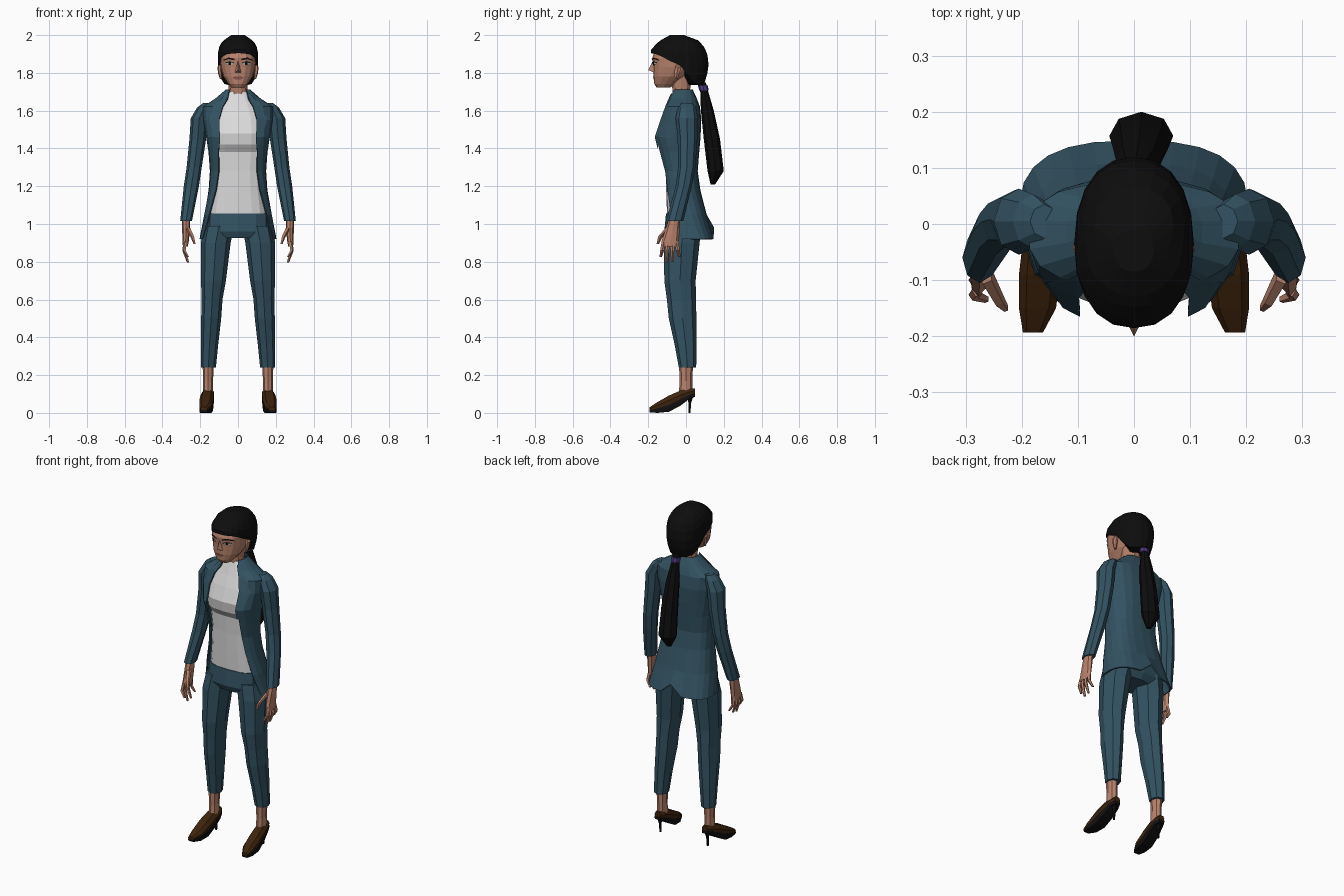
import bpy, bmesh, math


def material(name, rgb):
    m = bpy.data.materials.new(name)
    m.diffuse_color = (*rgb, 1)
    return m


SUIT = material("suit_blue", (0.033, 0.086, 0.122))
SHIRT = material("shirt_white", (0.72, 0.72, 0.72))
SKIN = material("skin", (0.48, 0.225, 0.15))
HAIR = material("hair_black", (0.004, 0.004, 0.004))
BROWN = material("shoe_brown", (0.05, 0.018, 0.004))
SOLE = material("sole_black", (0.006, 0.005, 0.005))
TIE = material("tie_purple", (0.08, 0.04, 0.22))
EYE = material("eye_white", (0.45, 0.48, 0.40))
LIPS = material("lips", (0.24, 0.09, 0.075))


def mesh_object(name, verts, faces, mat):
    bm = bmesh.new()
    vs = [bm.verts.new(v) for v in verts]
    for f in faces:
        bm.faces.new([vs[i] for i in f])
    bmesh.ops.recalc_face_normals(bm, faces=bm.faces)
    me = bpy.data.meshes.new(name)
    bm.to_mesh(me)
    bm.free()
    me.materials.append(mat)
    ob = bpy.data.objects.new(name, me)
    bpy.context.collection.objects.link(ob)
    return ob


def loft(name, rings, mat, closed=True, caps=(True, True)):
    """Skin a list of equal-length point rings."""
    n = len(rings[0])
    faces = []
    for r in range(len(rings) - 1):
        for i in range(n if closed else n - 1):
            j = (i + 1) % n
            faces.append((r * n + i, r * n + j, (r + 1) * n + j, (r + 1) * n + i))
    if closed and caps[0]:
        faces.append(tuple(range(n)))
    if closed and caps[1]:
        faces.append(tuple(range((len(rings) - 1) * n, len(rings) * n)))
    return mesh_object(name, [p for ring in rings for p in ring], faces, mat)


def limb(name, table, mat, side=1, n=8):
    """Stack of ovals: rows are z, centre x, centre y, radius x, radius y."""
    rings = []
    for z, cx, cy, rx, ry in table:
        rings.append([(side * (cx + rx * math.cos(math.tau * i / n)),
                       cy + ry * math.sin(math.tau * i / n), z) for i in range(n)])
    return loft(name, rings, mat)


def row_at(rows, z):
    """Half width, front y and back y interpolated at height z."""
    z = min(max(z, rows[0][0]), rows[-1][0])
    for a, b in zip(rows, rows[1:]):
        if z <= b[0]:
            t = (z - a[0]) / (b[0] - a[0])
            return [a[k] + (b[k] - a[k]) * t for k in (1, 2, 3)]


def power(v, p):
    return math.copysign(abs(v) ** p, v)


def surf(rows, z, a, p):
    """Point on a body shell; angle 0 is the front, pi the back."""
    w, yf, yb = row_at(rows, z)
    return (w * power(math.sin(a), p),
            (yf + yb) / 2 - (yb - yf) / 2 * power(math.cos(a), p), z)


def front_y(rows, x, z, p):
    w = row_at(rows, z)[0]
    return surf(rows, z, math.asin(min(1, (abs(x) / w) ** (1 / p))), p)[1]


def body(name, rows, mat, p, n=16):
    return loft(name, [[surf(rows, r[0], math.tau * i / n, p) for i in range(n)]
                       for r in rows], mat)


# Shirt
shirt_rows = [(1.04, .155, -.10, .08), (1.18, .135, -.105, .045), (1.28, .13, -.108, .04),
              (1.38, .14, -.114, .045), (1.42, .145, -.14, .05), (1.48, .15, -.148, .055),
              (1.56, .14, -.12, .055), (1.62, .11, -.095, .05), (1.70, .05, -.066, .018)]
body("shirt", shirt_rows, SHIRT, .75)

# Open jacket: each row also has the half width of its front opening
P = .75
jacket_rows = [(.92, .20, -.10, .145), (1.05, .175, -.115, .105), (1.18, .152, -.115, .072),
               (1.28, .145, -.122, .058), (1.38, .152, -.15, .066), (1.46, .165, -.168, .073),
               (1.55, .18, -.135, .077), (1.62, .185, -.108, .07), (1.66, .12, -.085, .055),
               (1.71, .06, -.072, .032)]
opening = [.185, .15, .115, .10, .102, .098, .10, .08, .055, .045]
rings = []
for (z, w, yf, yb), gap in zip(jacket_rows, opening):
    start = math.asin((gap / w) ** (1 / P))
    ring = []
    for i in range(17):
        a = start + (math.tau - 2 * start) * i / 16
        x, y, _ = surf(jacket_rows, z, a, P)
        # back vent notch in the hem
        ring.append((x, y, z + .06 if z == .92 and i == 8 else z))
    rings.append(ring)
jacket = loft("jacket", rings, SUIT, closed=False)
mod = jacket.modifiers.new("thickness", 'SOLIDIFY')
mod.thickness, mod.offset = .008, 0

# Hips
body("trouser_hips", [(.925, .10, -.10, .06), (.96, .165, -.115, .085),
                      (1.055, .165, -.106, .09)], SUIT, .8, 12)

shoe_rows = [(-.193, .003, .03, .018, .180), (-.15, .0, .058, .033, .172),
             (-.09, .006, .092, .037, .168), (-.03, .038, .118, .035, .163),
             (.02, .075, .127, .031, .158), (.048, .085, .13, .018, .158)]


def shoe_part(name, lo, hi, top, mat, s):
    """Loft along y between two fractions of the shoe height."""
    out = []
    for y, zb, zt, w, cx in shoe_rows:
        z0, z1 = zb + (zt - zb) * lo, zb + (zt - zb) * hi
        zm = z0 + (z1 - z0) * .5
        out.append([(s * (cx + u * w), y, z) for u, z in
                    ((-.9, z0), (.9, z0), (1, zm), (top, z1), (-top, z1), (-1, zm))])
    loft(name, out, mat)


for s, tag in ((1, "left_"), (-1, "right_")):
    # Sleeve
    limb(tag + "sleeve", [(1.64, .16, .005, .025, .03), (1.617, .18, .005, .036, .048),
                          (1.56, .205, .004, .045, .059), (1.45, .213, .008, .044, .052),
                          (1.30, .232, .004, .040, .046), (1.20, .247, -.012, .040, .043),
                          (1.015, .275, -.06, .031, .045)], SUIT, s)
    # Hand
    limb(tag + "palm", [(1.03, .275, -.06, .022, .03), (.98, .275, -.07, .021, .036),
                        (.91, .277, -.083, .017, .046), (.882, .279, -.085, .013, .044)], SKIN, s)
    for k, (y0, y1, tip) in enumerate(((-.118, -.134, .825), (-.096, -.104, .795),
                                       (-.073, -.072, .80), (-.051, -.035, .825))):
        limb(f"{tag}finger_{k + 1}", [(.905, .279, y0, .010, .012),
                                      (.86, .285, (y0 + y1) / 2, .010, .011),
                                      (tip, .264, y1, .006, .007)], SKIN, s, 5)
    limb(tag + "thumb", [(.98, .265, -.09, .014, .018), (.935, .242, -.134, .011, .013),
                         (.893, .229, -.15, .006, .007)], SKIN, s, 5)
    # Trouser leg and ankle
    limb(tag + "trouser_leg", [(.99, .10, -.012, .08, .095), (.90, .118, -.022, .079, .094),
                               (.70, .130, -.032, .066, .083), (.60, .137, -.024, .055, .077),
                               (.50, .142, -.018, .053, .073), (.36, .151, -.002, .046, .058),
                               (.24, .157, .008, .040, .046)], SUIT, s)
    limb(tag + "ankle", [(.26, .158, .0, .030, .037), (.17, .158, .0, .026, .034),
                         (.09, .158, -.002, .027, .036)], SKIN, s)
    # Shoe with stiletto heel
    shoe_part(tag + "shoe_sole", 0, .42, 1, SOLE, s)
    shoe_part(tag + "shoe_upper", .40, 1, .62, BROWN, s)
    limb(tag + "shoe_heel", [(.09, .158, .022, .018, .02), (.055, .158, .02, .008, .009),
                             (0, .158, .018, .006, .006)], SOLE, s, 6)
    # Lapel plate
    lap = [(1.40, .097, .101), (1.46, .096, .127), (1.56, .098, .157),
           (1.63, .078, .115), (1.69, .049, .066)]
    loft(tag + "lapel", [[(s * x, front_y(jacket_rows, x, z, P) - .009, z) for x in (a, b)]
                         for z, a, b in lap], SUIT, closed=False)
    # Ear
    limb(tag + "ear", [(1.768, .09, -.052, .006, .008), (1.80, .096, -.047, .010, .016),
                       (1.83, .098, -.042, .011, .019), (1.842, .095, -.042, .006, .01)], SKIN, s, 6)

# Neck and head
limb("neck", [(1.66, 0, -.022, .054, .046), (1.72, 0, -.025, .05, .05),
              (1.79, 0, -.03, .056, .07)], SKIN, n=10)
H = .85
head_rows = [(1.722, .034, -.155, -.085), (1.742, .052, -.168, -.05), (1.78, .078, -.171, .0),
             (1.83, .092, -.172, .05), (1.88, .097, -.178, .075), (1.95, .085, -.155, .07)]
body("head", head_rows, SKIN, H)

# Nose
mesh_object("nose", [(0, -.174, 1.868), (0, -.2, 1.815), (.018, -.166, 1.80),
                     (-.018, -.166, 1.80), (.009, -.168, 1.86), (-.009, -.168, 1.86)],
            [(0, 1, 2, 4), (0, 5, 3, 1), (1, 3, 2)], SKIN)


def face_plate(name, pts, mat, lift):
    """Thin plate laid on the face: rows of x, bottom z, top z."""
    loft(name, [[(x, front_y(head_rows, x, z, H) - lift, z) for z in (lo, hi)]
                for x, lo, hi in pts], mat, closed=False)


# Eyes, brows and mouth
for s, tag in ((1, "left_"), (-1, "right_")):
    face_plate(tag + "eye", [(s * .024, 1.846, 1.85), (s * .036, 1.842, 1.857),
                             (s * .05, 1.843, 1.858), (s * .064, 1.848, 1.852)], EYE, .004)
    face_plate(tag + "iris", [(s * .038, 1.843, 1.857), (s * .050, 1.843, 1.857)], HAIR, .006)
    face_plate(tag + "lash", [(s * .022, 1.85, 1.854), (s * .043, 1.857, 1.862),
                              (s * .067, 1.851, 1.856)], HAIR, .006)
    face_plate(tag + "brow", [(s * .018, 1.866, 1.875), (s * .05, 1.873, 1.882),
                              (s * .077, 1.864, 1.869)], HAIR, .005)
face_plate("mouth", [(-.028, 1.773, 1.776), (-.012, 1.765, 1.783), (0, 1.764, 1.781),
                     (.012, 1.765, 1.783), (.028, 1.773, 1.776)], LIPS, .004)

# Hair cap with a hairline that drops behind the ears
hair_rows = [(1.72, .082, -.15, .088), (1.78, .099, -.17, .11), (1.84, .106, -.18, .12),
             (1.90, .107, -.186, .113), (1.925, .105, -.184, .105), (1.97, .082, -.14, .07),
             (2.0, .035, -.085, -.01)]
hairline = [(0, 1.905), (45, 1.898), (70, 1.865), (90, 1.84), (108, 1.775), (130, 1.735), (180, 1.74)]


def hair_low(a):
    d = math.degrees(a)
    d = min(d, 360 - d)
    for (d0, z0), (d1, z1) in zip(hairline, hairline[1:]):
        if d <= d1 + 1e-4:
            return z0 + (z1 - z0) * (d - d0) / (d1 - d0)


angles = [math.tau * i / 20 for i in range(20)]
rings = []
for t in (0, .2, .4, .6, .75, .89, 1):
    rings.append([surf(hair_rows, hair_low(a) + (2.0 - hair_low(a)) * t, a, .9) for a in angles])
under = [(x * .5, -.03 + (y + .03) * .5, z) for x, y, z in rings[0]]
loft("hair", [under] + rings, HAIR, caps=(False, True))

# Ponytail and its tie
limb("ponytail", [(1.75, 0, .08, .025, .025), (1.71, .003, .095, .022, .02),
                  (1.60, .008, .113, .040, .034), (1.45, .012, .137, .050, .043),
                  (1.28, .013, .157, .057, .043), (1.21, .014, .142, .015, .012)], HAIR)
limb("hair_tie", [(1.732, .002, .09, .027, .026), (1.708, .003, .095, .027, .025)], TIE)
